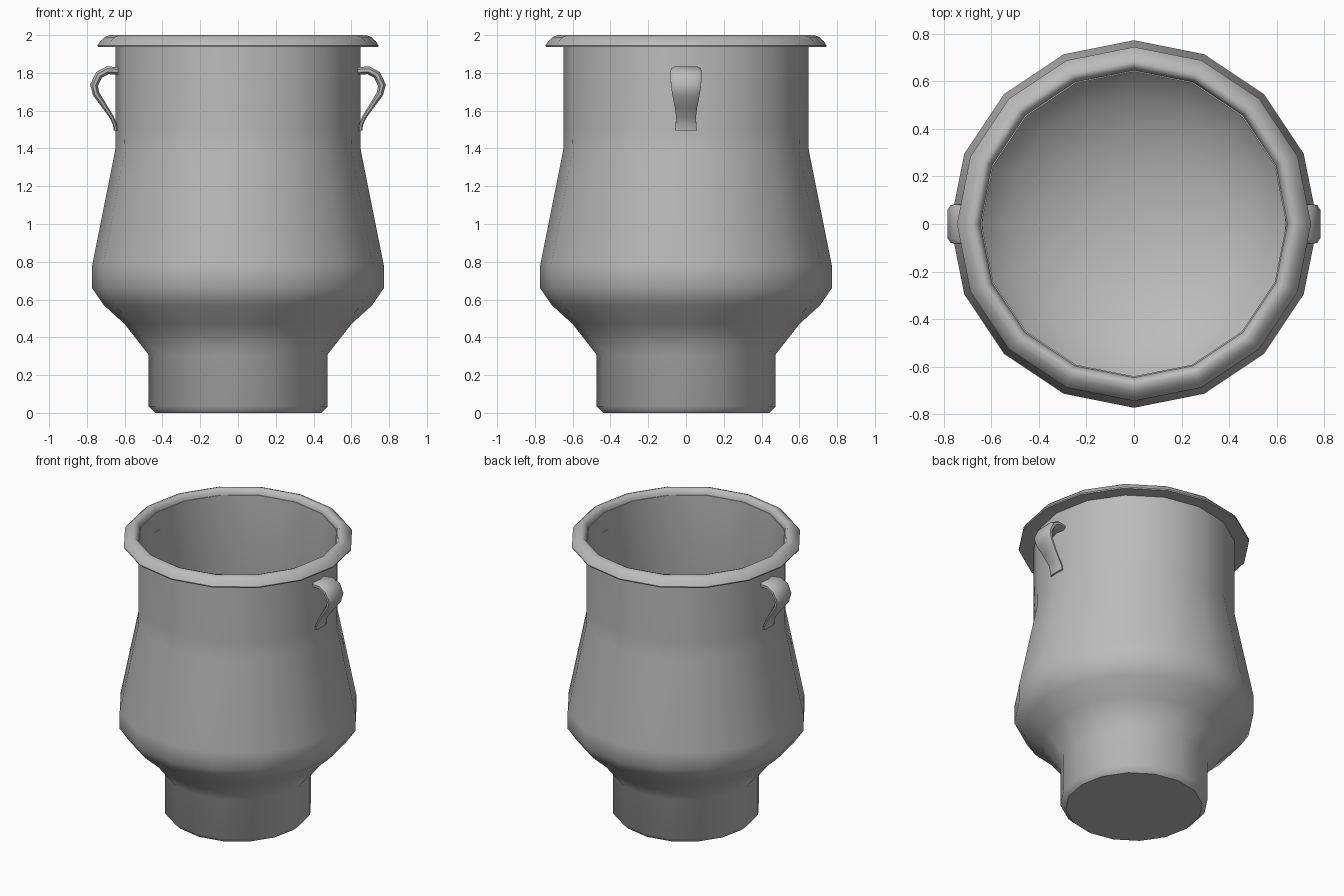
import bpy, bmesh, math
from mathutils import Vector

if "Cube" in bpy.data.objects:
    bpy.data.objects.remove(bpy.data.objects["Cube"])

metal = bpy.data.materials.new("grey_metal")
metal.use_nodes = True
GREY = (0.5, 0.5, 0.5, 1)
metal.diffuse_color = GREY
metal.node_tree.nodes["Principled BSDF"].inputs["Base Color"].default_value = GREY


def finish(bm, name, angle):
    bmesh.ops.recalc_face_normals(bm, faces=bm.faces)
    mesh = bpy.data.meshes.new(name)
    bm.to_mesh(mesh)
    bm.free()
    mesh.materials.append(metal)
    obj = bpy.data.objects.new(name, mesh)
    bpy.context.collection.objects.link(obj)
    bpy.ops.object.select_all(action="DESELECT")
    obj.select_set(True)
    bpy.context.view_layer.objects.active = obj
    bpy.ops.object.shade_smooth_by_angle(angle=math.radians(angle))
    return obj


def bridge(bm, rings, closed=False):
    pairs = list(zip(rings, rings[1:] + rings[:1] if closed else rings[1:]))
    for a, b in pairs:
        n = len(a)
        for i in range(n):
            j = (i + 1) % n
            bm.faces.new((a[i], a[j], b[j], b[i]))


def lathe(name, profile, sides=16, closed=False, angle=45):
    bm = bmesh.new()
    turns = [math.tau * i / sides for i in range(sides)]
    rings = [[bm.verts.new((r * math.cos(t), r * math.sin(t), z)) for t in turns]
             for r, z in profile]
    bridge(bm, rings, closed)
    if not closed:
        bm.faces.new(rings[0])
        bm.faces.new(rings[-1])
    return finish(bm, name, angle)


# Vessel: foot, flared shoulder, belly and neck, then down the inside to a bowl
lathe("vessel_body", [
    (0.44, 0), (0.475, 0.035), (0.475, 0.31), (0.6, 0.47), (0.71, 0.57),
    (0.772, 0.66), (0.772, 0.78), (0.65, 1.39), (0.648, 1.5), (0.648, 1.96),
    (0.64, 1.96), (0.64, 1.39), (0.745, 0.8), (0.735, 0.7), (0.66, 0.57),
    (0.54, 0.46), (0.38, 0.38), (0.2, 0.33), (0.04, 0.32)])

# Rolled rim with a flat underside
lathe("rim", [
    (0.64, 1.94), (0.742, 1.937), (0.744, 1.945), (0.73, 1.967), (0.705, 1.99),
    (0.68, 2.0), (0.662, 1.995), (0.65, 1.975)], closed=True)


# Strap handles: (x, z, half width, half thickness) along a bent ribbon
STRAP = [(0.635, 1.81, 0.07, 0.02), (0.69, 1.814, 0.08, 0.021),
         (0.735, 1.79, 0.083, 0.021), (0.762, 1.735, 0.08, 0.021),
         (0.752, 1.69, 0.073, 0.018), (0.708, 1.625, 0.06, 0.014),
         (0.668, 1.565, 0.052, 0.011), (0.652, 1.525, 0.055, 0.01),
         (0.648, 1.495, 0.058, 0.01)]
SECTION = [(-1, -0.4), (-0.75, -1), (0.75, -1), (1, -0.4),
           (1, 0.4), (0.75, 1), (-0.75, 1), (-1, 0.4)]


def handle(name, side):
    bm = bmesh.new()
    rings = []
    for i, (x, z, w, t) in enumerate(STRAP):
        a, b = STRAP[max(i - 1, 0)], STRAP[min(i + 1, len(STRAP) - 1)]
        run = Vector((b[0] - a[0], b[1] - a[1])).normalized()
        rings.append([bm.verts.new((side * (x - run.y * t * v), w * u, z + run.x * t * v))
                      for u, v in SECTION])
    bridge(bm, rings)
    bm.faces.new(rings[0])
    bm.faces.new(rings[-1])
    return finish(bm, name, 50)


handle("left_handle", 1)
handle("right_handle", -1)
